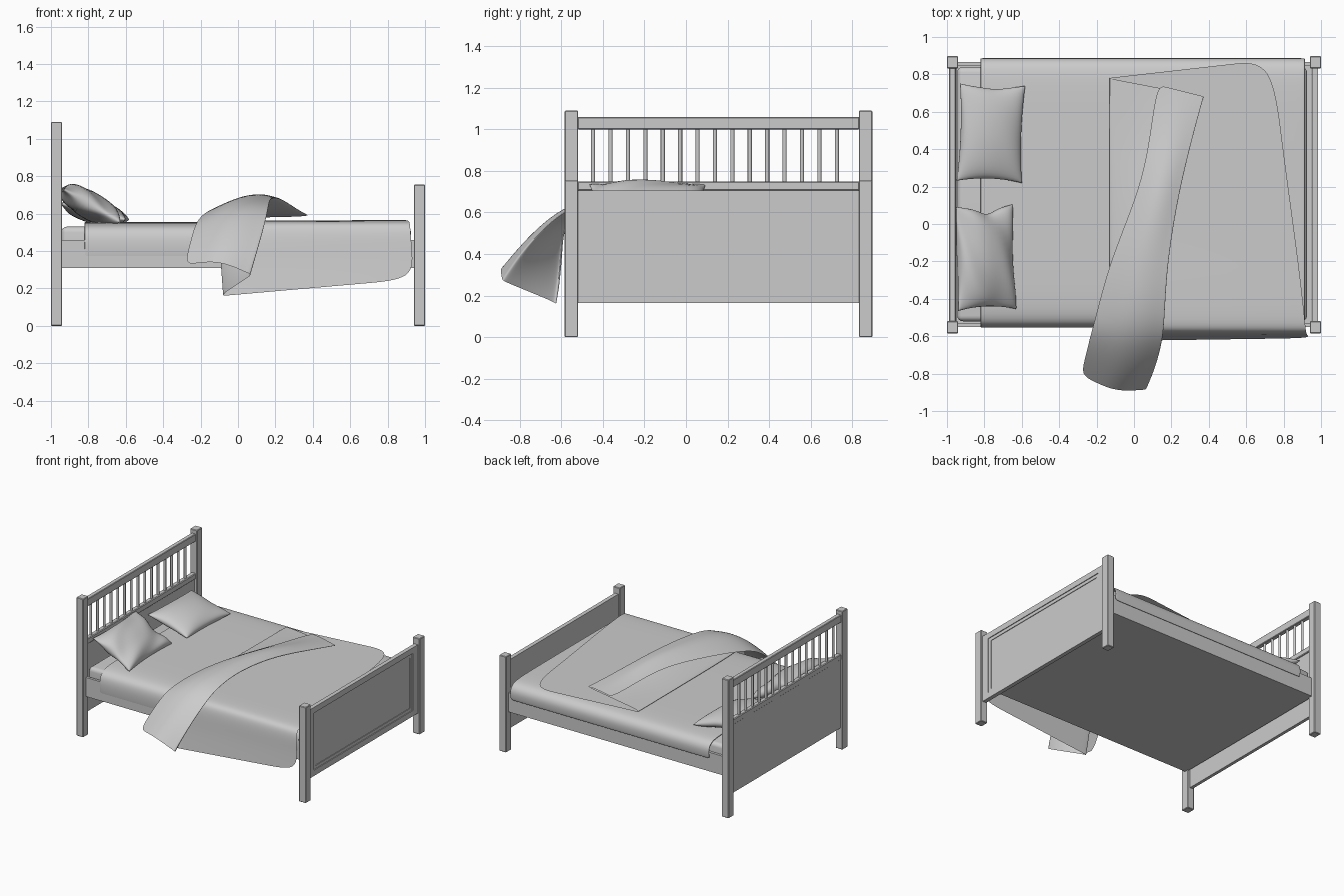
import bpy, bmesh, math
from mathutils import Vector, Matrix

if "Cube" in bpy.data.objects:
    bpy.data.objects.remove(bpy.data.objects["Cube"])

YF, YB = -0.552, 0.865          # centre lines of front and back posts
YM = (YF + YB) / 2


def mesh_obj(name, bm, smooth=False):
    bmesh.ops.recalc_face_normals(bm, faces=bm.faces)
    me = bpy.data.meshes.new(name)
    bm.to_mesh(me)
    bm.free()
    ob = bpy.data.objects.new(name, me)
    bpy.context.collection.objects.link(ob)
    if smooth:
        me.polygons.foreach_set("use_smooth", [True] * len(me.polygons))
    return ob


def box(name, x, y, z, bevel=0.0, segs=1):
    bm = bmesh.new()
    bmesh.ops.create_cube(bm, size=1)
    for v in bm.verts:
        v.co = [(a[0] + a[1]) / 2 + c * (a[1] - a[0]) for a, c in zip((x, y, z), v.co)]
    if bevel:
        bmesh.ops.bevel(bm, geom=bm.edges[:], offset=bevel, segments=segs,
                        profile=0.5, affect='EDGES')
    return mesh_obj(name, bm, smooth=segs > 1)


def add_grid(bm, rows):
    vs = [[bm.verts.new(p) for p in r] for r in rows]
    for a, b in zip(vs, vs[1:]):
        for i in range(len(a) - 1):
            bm.faces.new((a[i], a[i + 1], b[i + 1], b[i]))


def frame(name, x, y, z, w):
    """Rectangular picture frame standing in the yz plane."""
    box(name + "_bottom", x, y, (z[0], z[0] + w))
    box(name + "_top", x, y, (z[1] - w, z[1]))
    for side, a in (("front", y[0]), ("back", y[1] - w)):
        box(f"{name}_{side}", x, (a, a + w), (z[0] + w, z[1] - w))


# posts and side rails
for side, y in (("front", YF), ("back", YB)):
    box(f"head_post_{side}", (-1, -0.94), (y - 0.033, y + 0.033), (0, 1.09), 0.004)
    box(f"foot_post_{side}", (0.94, 1), (y - 0.033, y + 0.033), (0, 0.755), 0.004)
    yo = y + (0.012 if side == "front" else -0.008)
    box(f"side_rail_{side}", (-0.95, 0.95), (yo - 0.01, yo + 0.01), (0.31, 0.46))
inner = (YF + 0.03, YB - 0.03)

# headboard: panel, rails and spindles
box("head_panel", (-0.985, -0.96), inner, (0.17, 0.73))
box("head_lower_rail", (-0.988, -0.95), inner, (0.705, 0.75), 0.005)
box("head_top_rail", (-0.988, -0.952), inner, (1.0, 1.06), 0.004)
for i in range(15):
    bm = bmesh.new()
    bmesh.ops.create_cone(bm, segments=12, radius1=0.01, radius2=0.01, depth=0.26,
                          matrix=Matrix.Translation((-0.97, -0.447 + i * 0.0838, 0.875)))
    ob = mesh_obj(f"spindle_{i}", bm)
    for p in ob.data.polygons:
        p.use_smooth = len(p.vertices) == 4

# footboard: frame, moulding and recessed panel
box("foot_panel", (0.955, 0.974), (-0.5, 0.81), (0.19, 0.68))
box("foot_bottom_rail", (0.953, 0.985), inner, (0.165, 0.21))
box("foot_top_rail", (0.953, 0.985), inner, (0.66, 0.705))
box("foot_stile_front", (0.953, 0.985), (inner[0], -0.46), (0.21, 0.66))
box("foot_stile_back", (0.953, 0.985), (0.77, inner[1]), (0.21, 0.66))
frame("foot_moulding", (0.953, 0.979), (-0.46, 0.77), (0.21, 0.66), 0.025)

# base and mattress
box("bed_base", (-0.95, 0.95), (YF + 0.01, YB - 0.01), (0.31, 0.335))
box("mattress", (-0.945, 0.925), (-0.52, 0.84), (0.335, 0.53), 0.03, 4)

# duvet draped over both sides
prof = [(-.548, .345), (-.555, .42), (-.552, .48), (-.53, .53), (-.44, .552), (-.2, .556),
        (.5, .556), (.77, .554), (.855, .54), (.885, .50), (.888, .46), (.882, .415)]
bm = bmesh.new()
add_grid(bm, [[(x, y, z) for y, z in prof] for x in (-.82, -.81, -.4, 0, .4, .88, .915)])
ob = mesh_obj("duvet", bm, True)
s = ob.modifiers.new("thickness", 'SOLIDIFY')
s.thickness = 0.008
s.offset = -1
ob.modifiers.new("smooth", 'SUBSURF').levels = 2
ob.modifiers["smooth"].render_levels = 2

# coverlet: Z-folded cloth; each row = free edge, lower fold, upper fold, flap edge
rows = [
    ((.74, .88, .565), (-.14, .78, .562), (.38, .68, .585), (.12, .745, .59)),
    ((.79, .45, .565), (-.14, .45, .562), (.315, .45, .62), (.085, .45, .62)),
    ((.835, .12, .565), (-.14, .14, .562), (.235, .12, .675), (.03, .18, .65)),
    ((.885, -.25, .565), (-.14, -.22, .562), (.18, -.25, .685), (-.13, -.2, .63)),
    ((.915, -.53, .565), (-.13, -.53, .565), (.17, -.52, .64), (-.205, -.5, .575)),
    ((.92, -.59, .54), (-.11, -.59, .54), (.155, -.64, .56), (-.235, -.60, .52)),
    ((.93, -.595, .40), (-.10, -.60, .35), (.115, -.78, .42), (-.26, -.71, .42)),
    ((.94, -.61, .25), (-.085, -.625, .16), (.07, -.88, .27), (-.285, -.80, .32)),
]
steps = [(0, t) for t in (0, .25, .5, .75, .96)] + \
        [(1, t) for t in (0, .05, .35, .65, .95)] + [(2, t) for t in (0, .08, .3, .55, .8, 1)]
bulge = (0.004, 0.02, 0.045, 0.035, 0.05, 0.05, 0.05, 0.06)
cloth = []
for r, row in enumerate(rows):
    pts = [Vector(p) for p in row]
    up = Vector((0, 0, 1)) if r < 5 else Vector((0, -.7, .7))
    line = []
    for seg, t in steps:
        p = pts[seg].lerp(pts[seg + 1], t)
        if seg == 1 and t > 0:
            p += up * 0.012 * (1 - t)
        if seg == 2:
            p += up * (0.008 + bulge[r] * math.sin(math.pi * t) ** 1.3)
        line.append(p)
    cloth.append(line)
bm = bmesh.new()
add_grid(bm, cloth)
ob = mesh_obj("coverlet", bm, True)
sub = ob.modifiers.new("smooth", 'SUBSURF')
sub.levels = sub.render_levels = 3


# pillows: two pinched, puffed sheets welded at the seam
def pillow(name, loc, lx, ly, thick, tilt, turn, crease):
    bm = bmesh.new()
    n = 24
    for sgn in (1, -1):
        g = []
        for i in range(n + 1):
            u = -math.cos(math.pi * i / n)
            r = []
            for j in range(n + 1):
                v = -math.cos(math.pi * j / n)
                h = thick / 2 * ((1 - u * u) * (1 - v * v)) ** 0.45
                h *= 1 + crease * math.sin(5 * u + 4 * v) * (u * u + v * v) / 2
                notch = crease * 0.2 * max(0, v) ** 4 * math.exp(-((u - .1) / .35) ** 2)
                r.append((u * lx / 2 * (1 - .08 * (1 - v * v)),
                          v * ly / 2 * (1 - .07 * (1 - u * u) - notch), sgn * h))
            g.append(r)
        add_grid(bm, g)
    bmesh.ops.remove_doubles(bm, verts=bm.verts, dist=1e-5)
    bmesh.ops.transform(bm, verts=bm.verts, matrix=Matrix.Translation(loc)
                        @ Matrix.Rotation(turn, 4, 'Z') @ Matrix.Rotation(tilt, 4, 'Y'))
    mesh_obj(name, bm, True)


pillow("pillow_back", (-.765, .485, .61), .36, .52, .13, math.radians(14), math.radians(-2), .1)
pillow("pillow_front", (-.795, -.18, .645), .36, .56, .15, math.radians(30), math.radians(2), .5)
